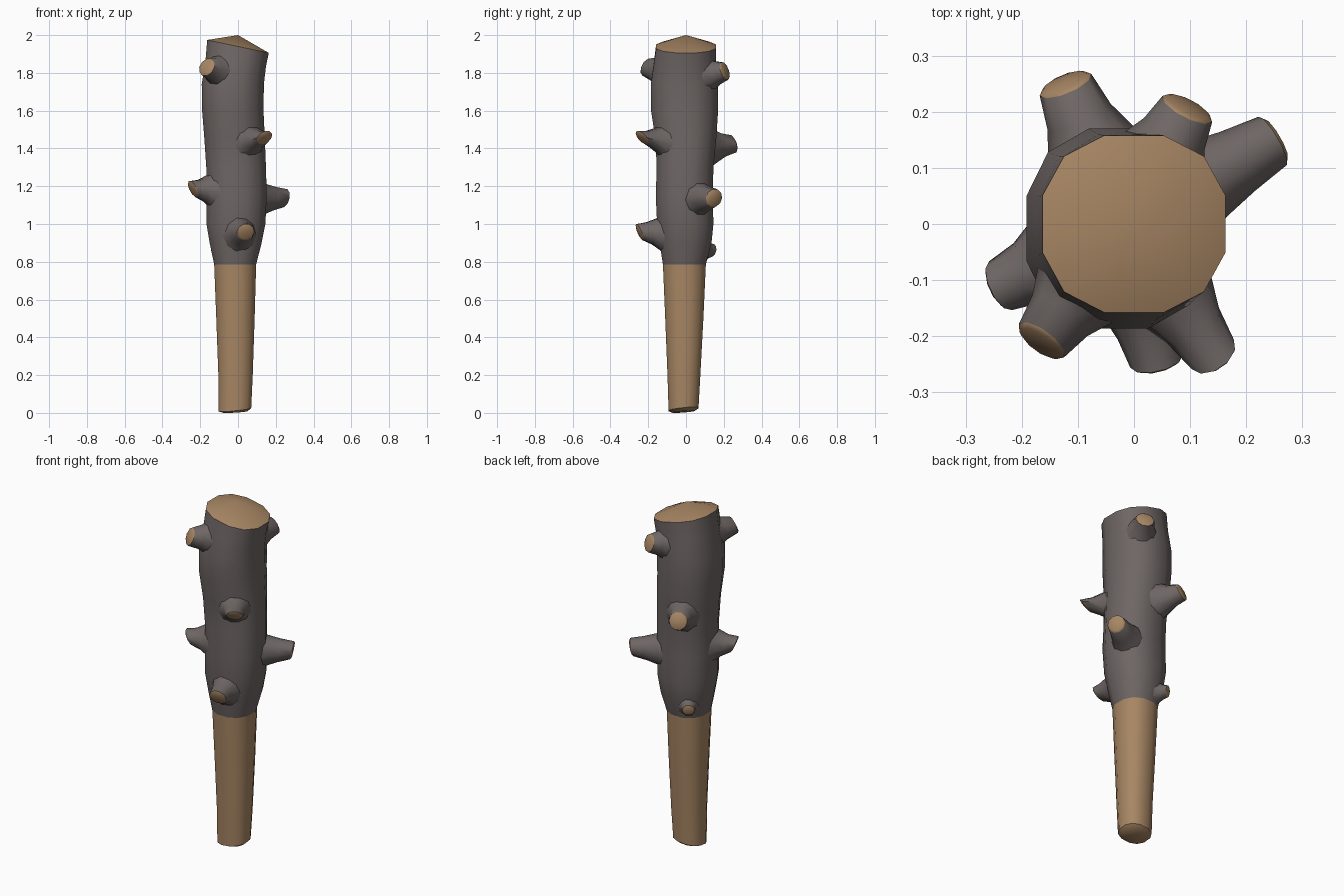
import bpy, bmesh, math
from mathutils import Vector

if "Cube" in bpy.data.objects:
    bpy.data.objects.remove(bpy.data.objects["Cube"])


def material(name, rgb):
    m = bpy.data.materials.new(name)
    m.diffuse_color = (*rgb, 1)
    m.use_nodes = True
    m.node_tree.nodes["Principled BSDF"].inputs["Base Color"].default_value = m.diffuse_color
    return m


BARK = material("grey bark", (0.155, 0.133, 0.128))
WOOD = material("tan wood", (0.39, 0.24, 0.127))


def loft(name, rings, mats, ring_mat, start=None, end=None, end_mat=0):
    """Skin a list of rings; ring_mat(i) gives the material of band i."""
    bm = bmesh.new()
    loops = [[bm.verts.new(p) for p in r] for r in rings]
    n = len(rings[0])
    for i, (a, b) in enumerate(zip(loops, loops[1:])):
        for k in range(n):
            f = bm.faces.new((a[k], a[(k + 1) % n], b[(k + 1) % n], b[k]))
            f.material_index = ring_mat(i)
    for loop, tip, mi in ((loops[0], start, 0), (loops[-1], end, end_mat)):
        if tip is not None:
            v = bm.verts.new(tip)
            for k in range(n):
                bm.faces.new((loop[k], loop[(k + 1) % n], v)).material_index = mi
    bmesh.ops.recalc_face_normals(bm, faces=bm.faces)
    me = bpy.data.meshes.new(name)
    bm.to_mesh(me)
    bm.free()
    for m in mats:
        me.materials.append(m)
    ob = bpy.data.objects.new(name, me)
    bpy.context.collection.objects.link(ob)
    bpy.ops.object.select_all(action='DESELECT')
    bpy.context.view_layer.objects.active = ob
    ob.select_set(True)
    bpy.ops.object.shade_smooth_by_angle(angle=math.radians(42))
    return ob


def section(z, x0, x1, y0, y1, sx=0.0, sy=0.0, e=0.86, n=12):
    """Rounded-square ring; sx and sy slope it along x and y."""
    pts = []
    for k in range(n):
        a = 2 * math.pi * (k + 0.5) / n
        c, s = math.cos(a), math.sin(a)
        fit = math.cos(math.pi / n) ** e
        x = (x0 + x1) / 2 + (x1 - x0) / 2 * math.copysign(abs(c) ** e, c) / fit
        y = (y0 + y1) / 2 + (y1 - y0) / 2 * math.copysign(abs(s) ** e, s) / fit
        pts.append(Vector((x, y, max(0, z + sx * x + sy * y))))
    return pts


# handle: plain stripped wood with a rounded, slanted foot
handle = [
    section(0.008, -0.08, 0.05, -0.07, 0.045, 0.06, 0.08),
    section(0.022, -0.103, 0.07, -0.092, 0.066, 0.1, 0.1),
    section(0.20, -0.104, 0.078, -0.098, 0.076),
    section(0.50, -0.115, 0.088, -0.11, 0.092),
    section(0.785, -0.126, 0.096, -0.122, 0.105),
]
loft("handle", handle, [WOOD], lambda i: 0, start=(-0.015, -0.01, 0.005))

# bark-covered head with a slanted, pointed wooden top
head = [handle[-1]] + [section(*r) for r in (
    (0.90, -0.15, 0.125, -0.14, 0.135),
    (1.00, -0.167, 0.145, -0.153, 0.145),
    (1.15, -0.165, 0.152, -0.16, 0.142),
    (1.30, -0.168, 0.148, -0.155, 0.145),
    (1.45, -0.178, 0.142, -0.162, 0.16),
    (1.60, -0.19, 0.135, -0.185, 0.17),
    (1.74, -0.192, 0.137, -0.186, 0.17),
    (1.85, -0.172, 0.148, -0.17, 0.16, -0.1),
    (1.94, -0.163, 0.163, -0.158, 0.158, -0.21))]
loft("bark_head", head, [BARK, WOOD], lambda i: 0, end=(0, 0, 2.0), end_mat=1)


def knob(name, tip, r, tilt, drop=0.03, base=0.125):
    """Flared branch stub; tilt (degrees) turns the cut end up or down."""
    tip, axis = Vector(tip), Vector((-0.015, -0.005, 0))
    out = Vector((tip.x - axis.x, tip.y - axis.y, 0)).normalized()
    side = Vector((-out.y, out.x, 0))
    root = axis + out * 0.08 + Vector((0, 0, tip.z - drop))
    mid = base * 0.48 + r * 0.5
    rings = []
    for t, rad, stretch in ((0, base, 1.2), (0.38, mid, 1.15),
                            (0.68, r * 1.22, 1.08), (1, r, 1), (1.03, r * 0.82, 1)):
        a = math.radians(tilt) * min(t, 1)
        up = Vector((0, 0, math.cos(a))) - out * math.sin(a)
        c = root.lerp(tip, t)
        rings.append([c + side * rad * math.cos(q) + up * rad * stretch * math.sin(q)
                      for q in (2 * math.pi * k / 10 for k in range(10))])
    loft(name, rings, [BARK, WOOD], lambda i: 1 if i == 3 else 0,
         end=root.lerp(tip, 1.04), end_mat=1)


# branch stubs around the head, top to bottom
knob("knob_top_front", (-0.165, -0.208, 1.83), 0.05, 22)
knob("knob_top_back", (0.095, 0.205, 1.81), 0.05, 18)
knob("knob_upper_front", (0.14, -0.232, 1.457), 0.046, -38, 0.05, 0.115)
knob("knob_upper_back", (-0.122, 0.248, 1.425), 0.05, 18, 0.02)
knob("knob_middle_left", (-0.238, -0.11, 1.185), 0.048, -24, 0.03)
knob("knob_middle_right", (0.247, 0.148, 1.137), 0.05, -12, 0.01, 0.105)
knob("knob_lower_front", (0.04, -0.245, 0.957), 0.048, -22, 0.02, 0.11)
knob("knob_lower_back", (-0.115, 0.142, 0.86), 0.033, -10, 0.0, 0.085)
